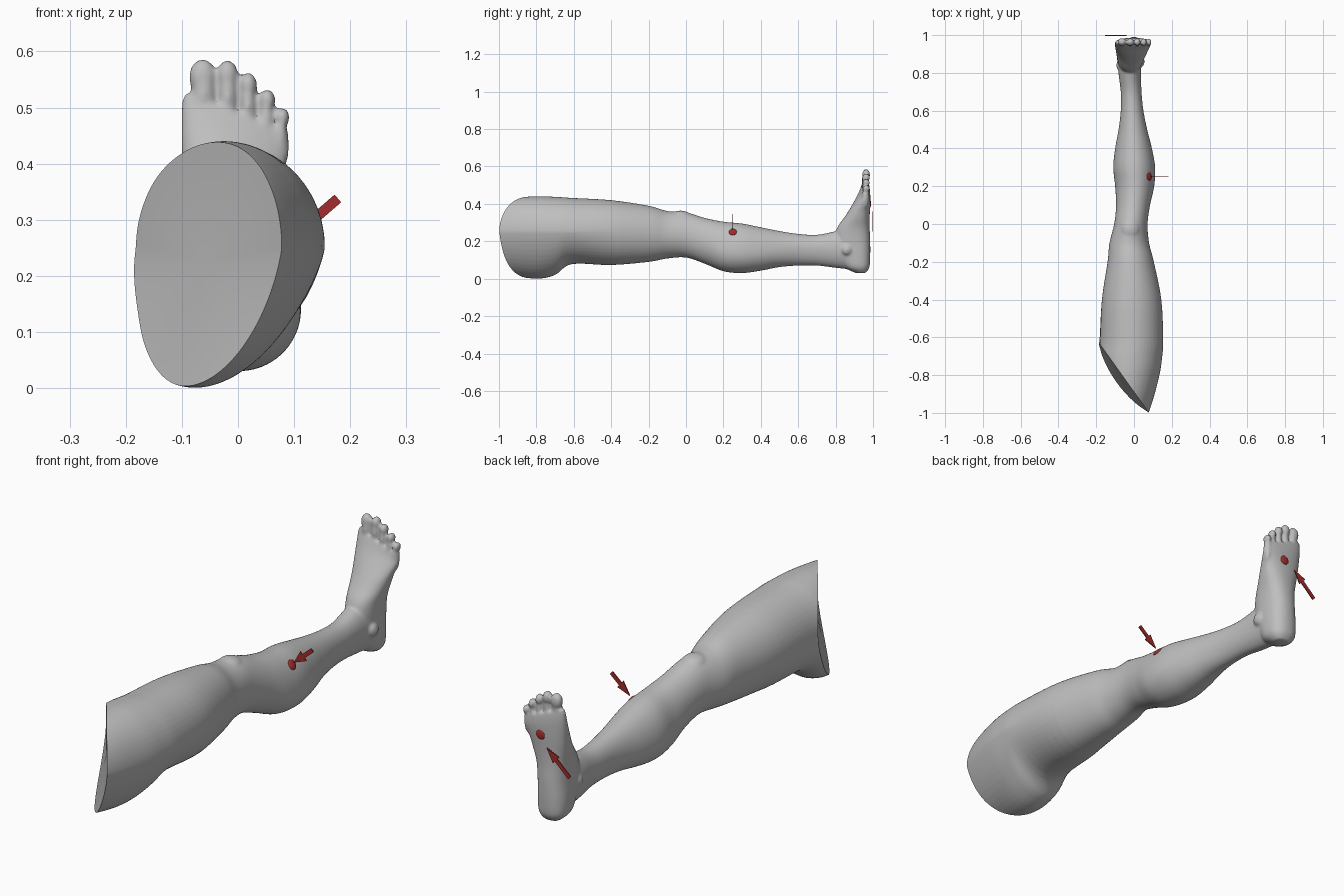
import bpy, bmesh, math
from mathutils import Vector, Matrix

if "Cube" in bpy.data.objects:
    bpy.data.objects.remove(bpy.data.objects["Cube"])


def material(name, colour):
    mat = bpy.data.materials.new(name)
    mat.use_nodes = True
    mat.diffuse_color = colour
    mat.node_tree.nodes["Principled BSDF"].inputs["Base Color"].default_value = colour
    return mat


grey = material("plain grey", (0.52, 0.52, 0.52, 1))
red = material("dark red", (0.36, 0.025, 0.025, 1))


def add_object(name, bm, mat):
    bmesh.ops.recalc_face_normals(bm, faces=bm.faces)
    mesh = bpy.data.meshes.new(name)
    bm.to_mesh(mesh)
    bm.free()
    mesh.materials.append(mat)
    ob = bpy.data.objects.new(name, mesh)
    bpy.context.collection.objects.link(ob)
    return ob


def smooth(ob, degrees):
    bpy.ops.object.select_all(action='DESELECT')
    ob.select_set(True)
    bpy.context.view_layer.objects.active = ob
    bpy.ops.object.shade_smooth_by_angle(angle=math.radians(degrees))


def refine(rows, steps=5):
    """Catmull-Rom interpolation between section rows."""
    out = []
    for i in range(len(rows) - 1):
        a, b, c, d = (rows[max(0, min(len(rows) - 1, i + k))] for k in (-1, 0, 1, 2))
        for s in range(steps):
            t = s / steps
            out.append([q + t * (r - p) / 2 + t * t * (p - 2.5 * q + 2 * r - u / 2)
                        + t ** 3 * (1.5 * (q - r) + (u - p) / 2)
                        for p, q, r, u in zip(a, b, c, d)])
    return out + [list(rows[-1])]


def loft(bm, rings):
    loops = [[bm.verts.new(p) for p in ring] for ring in rings]
    n = len(loops[0])
    for a, b in zip(loops, loops[1:]):
        for i in range(n):
            j = (i + 1) % n
            bm.faces.new((a[i], a[j], b[j], b[i]))
    bm.faces.new(loops[0])
    bm.faces.new(loops[-1])


def ellipsoid(bm, centre, radii, turn=Matrix()):
    m = Matrix.Translation(centre) @ turn @ Matrix.Diagonal((*radii, 1))
    bmesh.ops.create_uvsphere(bm, u_segments=32, v_segments=16, radius=1, matrix=m)


ANGLES = [2 * math.pi * i / 48 for i in range(48)]


def leg_ring(row):
    # Egg section across the leg, with the lower thigh leaning inward
    y, xl, xr, zb, zt, zc = row
    lean = 0.2 * max(0, min(1, (-0.35 - y) / 0.3))
    ring = []
    for a in ANGLES:
        up = math.sin(a)
        z = zc + up * ((zt - zc) if up > 0 else (zc - zb))
        x = (xl + xr) / 2 + math.cos(a) * (xr - xl) / 2 + lean * min(0, z - zc)
        ring.append((x, y, z))
    return ring


def foot_ring(row):
    # Rounded box section across the foot, sloping down to the small toe
    z, xl, xr, yt, ys = row
    slope = 0.38 * max(0, min(1, (z - 0.36) / 0.1))
    ring = []
    for a in ANGLES:
        c, s = math.cos(a), math.sin(a)
        power = 0.7 if s > 0 else 1
        x = (xl + xr) / 2 + math.copysign(abs(c) ** 0.9, c) * (xr - xl) / 2
        y = (yt + ys) / 2 + math.copysign(abs(s) ** power, s) * (ys - yt) / 2
        ring.append((x, y, z - slope * x))
    return ring


# y, x low, x high, z low, z high, height of widest point
LEG = [
    (-1.1, -.19, .04, .05, .39, .25),
    (-.95, -.19, .095, .02, .43, .25),
    (-.8, -.19, .135, 0, .44, .25),
    (-.7, -.19, .15, .02, .438, .25),
    (-.61, -.18, .155, .078, .432, .25),
    (-.4, -.17, .145, .073, .42, .25),
    (-.2, -.14, .105, .09, .39, .24),
    (-.1, -.13, .08, .108, .362, .23),
    (0, -.105, .072, .113, .355, .23),
    (.1, -.095, .085, .08, .325, .2),
    (.2, -.1, .107, .04, .305, .15),
    (.3, -.11, .112, .03, .295, .14),
    (.4, -.1, .095, .043, .275, .14),
    (.5, -.082, .07, .062, .255, .15),
    (.6, -.07, .05, .07, .24, .16),
    (.7, -.07, .04, .07, .235, .16),
    (.8, -.082, .037, .058, .255, .16),
    (.92, -.085, .04, .045, .29, .16),
]
# z, x low, x high, instep y, sole y
FOOT = [
    (.03, -.055, .01, .91, .96),
    (.06, -.085, .035, .85, .98),
    (.12, -.092, .042, .82, .985),
    (.2, -.09, .045, .795, .985),
    (.27, -.09, .052, .807, .982),
    (.33, -.095, .067, .848, .982),
    (.4, -.1, .082, .893, .985),
    (.45, -.101, .091, .923, .985),
    (.49, -.098, .091, .94, .98),
]
# x, tip height, width of each toe
TOES = [(-.063, .586, .025), (-.019, .584, .0195), (.018, .562, .0165),
        (.052, .533, .015), (.079, .5, .0135)]

bm = bmesh.new()
loft(bm, [leg_ring(r) for r in refine(LEG)])
loft(bm, [foot_ring(r) for r in refine(FOOT)])
for x, top, r in TOES:
    ellipsoid(bm, (x, 0.963, top - r * 1.3), (r, 0.021, r * 1.35))
    ellipsoid(bm, (x * 0.97, 0.959, top - 0.065), (r * 0.84, 0.019, 0.055))
# Kneecap and ankle bones
ellipsoid(bm, (-.02, -.03, .33), (.05, .06, .034))
ellipsoid(bm, (-.07, .84, .17), (.024, .03, .03))
ellipsoid(bm, (.035, .86, .155), (.021, .03, .03))
source = add_object("leg_source", bm, grey)

# Fuse the parts into one skin
remesh = source.modifiers.new("fuse", 'REMESH')
remesh.mode = 'VOXEL'
remesh.voxel_size = 0.0055
relax = source.modifiers.new("relax", 'SMOOTH')
relax.factor = 0.5
relax.iterations = 10
graph = bpy.context.evaluated_depsgraph_get()
skin = bpy.data.meshes.new_from_object(source.evaluated_get(graph))
bpy.data.objects.remove(source)


def cut_shift(co):
    # Slanted cut, flaring outward along its lower half
    return 1.4 * (co.x + 0.185) + 0.08 * (max(0, 0.25 - co.z) / 0.25) ** 1.5


# Straighten the cut, slice it, cap it and slant it back
bm = bmesh.new()
bm.from_mesh(skin)
bpy.data.meshes.remove(skin)
for v in bm.verts:
    v.co.y += cut_shift(v.co)
bmesh.ops.bisect_plane(bm, geom=bm.verts[:] + bm.edges[:] + bm.faces[:], dist=1e-5,
                       plane_co=(0, -0.63, 0), plane_no=(0, 1, 0), clear_inner=True)
rim = [e for e in bm.edges if e.is_boundary]
cap = bmesh.ops.edgeloop_fill(bm, edges=rim)["faces"]
bmesh.ops.poke(bm, faces=cap)
for v in bm.verts:
    v.co.y -= cut_shift(v.co)
smooth(add_object("leg", bm, grey), 40)


def marker(name, centre, normal):
    bm = bmesh.new()
    turn = Vector(normal).to_track_quat('Z', 'Y').to_matrix().to_4x4()
    ellipsoid(bm, centre, (0.022, 0.022, 0.009), turn)
    smooth(add_object(name, bm, red), 40)


def arrow(name, tail, tip, y):
    # Flat arrow standing in the xz plane
    tail, tip = Vector((tail[0], y, tail[1])), Vector((tip[0], y, tip[1]))
    along = (tip - tail).normalized()
    side = along.cross(Vector((0, 1, 0)))
    neck = tip - along * 0.06
    shape = [tail + side * .009, neck + side * .009, neck + side * .022, tip,
             neck - side * .022, neck - side * .009, tail - side * .009]
    bm = bmesh.new()
    half = Vector((0, 0.002, 0))
    loft(bm, [[p - half for p in shape], [p + half for p in shape]])
    add_object(name, bm, red)


marker("shin_marker", (.079, .25, .25), (1, 0, .8))
arrow("shin_arrow", (.178, .338), (.09, .262), .25)
marker("sole_marker", (0, .981, .4), (0, 1, 0))
arrow("sole_arrow", (-.148, .26), (-.04, .36), .998)
